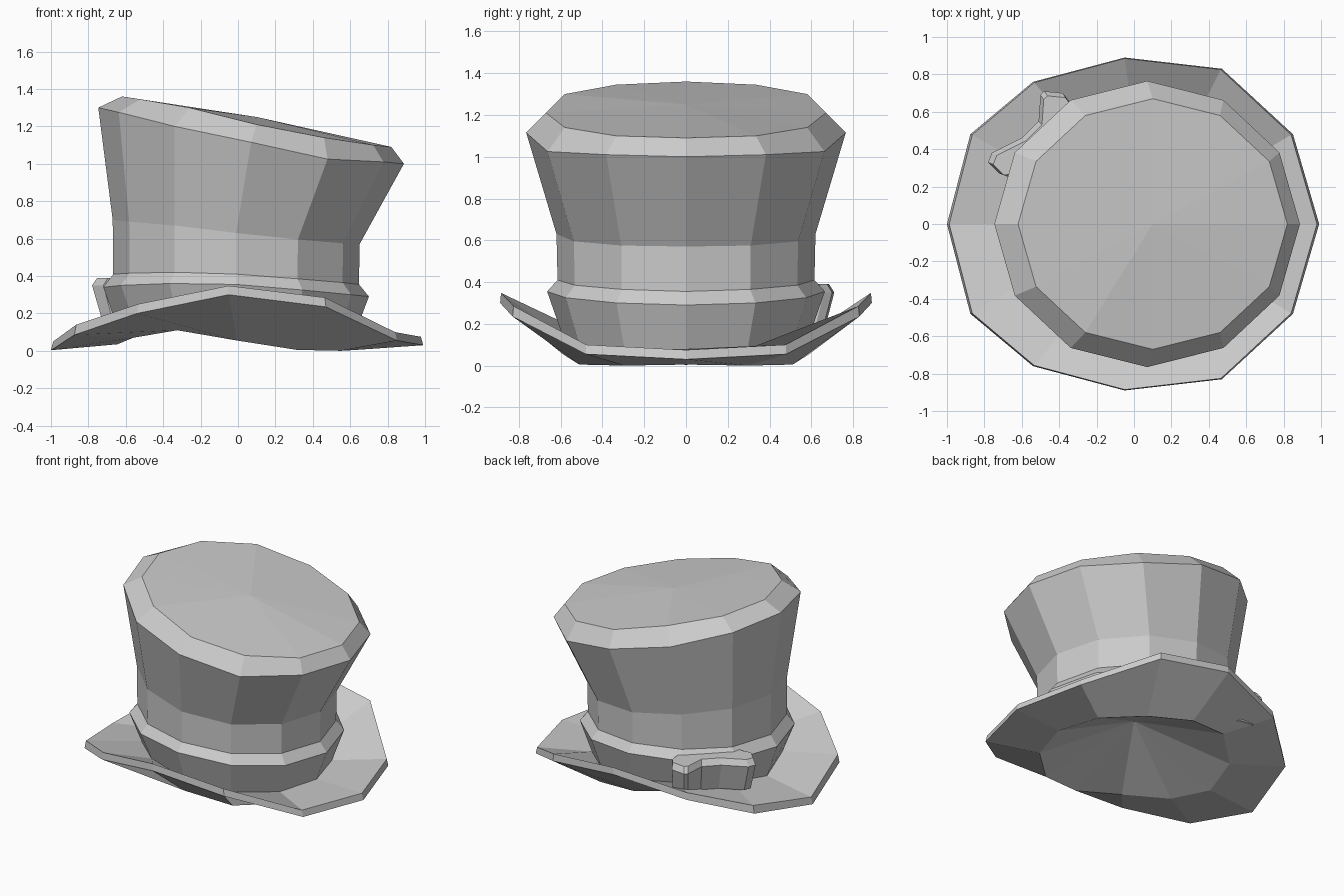
import bpy, bmesh
from math import sin, cos, pi

if "Cube" in bpy.data.objects:
    bpy.data.objects.remove(bpy.data.objects["Cube"])

N = 12  # sides of the hat


def ellipse(cx, rx, ry, zs):
    """Half ring from front (+x) round to the rear (-x); zs gives the seven heights."""
    return [(cx + rx * cos(i * pi / 6), ry * sin(i * pi / 6), z) for i, z in enumerate(zs)]


def full(half):
    """Mirror a seven-point half ring into twelve points."""
    return half + [(x, -y, z) for x, y, z in half[5:0:-1]]


def finish(bm, name):
    bmesh.ops.recalc_face_normals(bm, faces=bm.faces)
    me = bpy.data.meshes.new(name)
    bm.to_mesh(me)
    bm.free()
    ob = bpy.data.objects.new(name, me)
    bpy.context.collection.objects.link(ob)
    return ob


def loft(name, halves, tip):
    """Skin the rings in order and close the last one with a fan to the tip."""
    bm = bmesh.new()
    rings = [[bm.verts.new(p) for p in full(h)] for h in halves]
    for a, b in zip(rings, rings[1:]):
        for i in range(N):
            j = (i + 1) % N
            bm.faces.new((a[i], a[j], b[j], b[i]))
    t = bm.verts.new(tip)
    last = rings[-1]
    for i in range(N):
        bm.faces.new((last[i], last[(i + 1) % N], t))
    return finish(bm, name)


base = ellipse(-0.01, 0.63, 0.59, (.08, .08, .10, .14, .17, .15, .11))

# Crown: flaring hat band, waist, slanted top with a bevelled rim
loft("crown", [
    base,
    ellipse(-0.01, 0.71, 0.665, (.29, .30, .325, .355, .36, .35, .34)),
    ellipse(-0.01, 0.657, 0.615, (.355, .365, .385, .41, .42, .415, .41)),
    ellipse(-0.01, 0.66, 0.62, (.57, .575, .595, .63, .67, .69, .70)),
    ellipse(0.07, 0.817, 0.765, (1.0, 1.01, 1.025, 1.115, 1.20, 1.275, 1.30)),
    ellipse(0.10, 0.72, 0.67, (1.09, 1.10, 1.14, 1.21, 1.30, 1.345, 1.36)),
], (0.1, 0, 1.25))

# Brim: curled-up sides, thin edge, underside and hollow head opening
outline = [(.99, 0), (.85, .48), (.47, .83), (-.05, .89), (-.54, .76), (-.875, .48), (-1, 0)]
edge_low = [(x, y, z) for (x, y), z in zip(outline, (.03, .055, .235, .30, .20, .085, .003))]
edge_top = [(x * .988, y * .995, z) for (x, y), z in
            zip(outline, (.075, .10, .285, .348, .25, .14, .05))]
opening = ellipse(-0.005, 0.64, 0.59, (.005, .0, .005, .055, .11, .07, .035))
loft("brim", [base, edge_top, edge_low, opening], (0, 0, 0.31))

# Buckle: bracket with raised ends hugging the band at the rear left
plan = [(-.58, .27), (-.66, .28), (-.72, .27), (-.78, .33), (-.76, .38), (-.60, .46),
        (-.51, .55), (-.50, .69), (-.48, .71), (-.38, .70), (-.35, .66), (-.34, .55)]
bm = bmesh.new()
layers = [[bm.verts.new((x * s, y * s, z)) for x, y in plan]
          for s, z in ((.93, .16), (1.0, .35), (.965, .39))]
for a, b in zip(layers, layers[1:]):
    for i in range(len(plan)):
        j = (i + 1) % len(plan)
        bm.faces.new((a[i], a[j], b[j], b[i]))
bm.faces.new(layers[0])
bm.faces.new(layers[-1])
finish(bm, "buckle")
